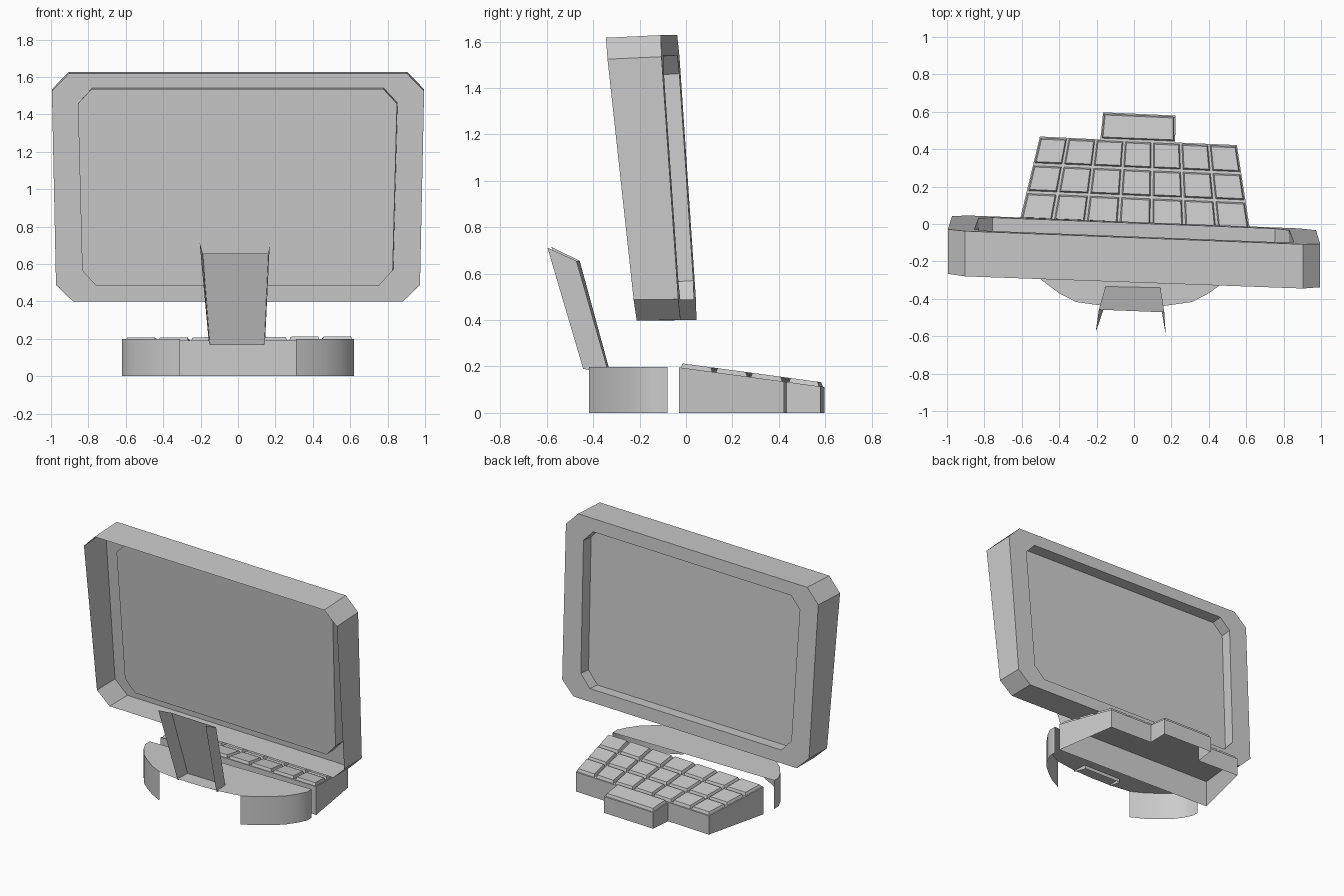
import bpy, math

if "Cube" in bpy.data.objects:
    bpy.data.objects.remove(bpy.data.objects["Cube"])


def make(name, verts, faces, flip=False):
    if flip:
        faces = [tuple(reversed(f)) for f in faces]
    me = bpy.data.meshes.new(name)
    me.from_pydata(verts, [], faces)
    me.update()
    ob = bpy.data.objects.new(name, me)
    bpy.context.collection.objects.link(ob)
    return ob


def loft(name, rings, flip=False):
    """Join equal closed rings with quads and cap only the last one."""
    n = len(rings[0])
    verts = [v for r in rings for v in r]
    faces = [(k * n + i, k * n + (i + 1) % n, (k + 1) * n + (i + 1) % n, (k + 1) * n + i)
             for k in range(len(rings) - 1) for i in range(n)]
    faces.append(tuple(range((len(rings) - 1) * n, len(rings) * n)))
    return make(name, verts, faces, flip)


def mirrored(half):
    return half + [(-x, z) for x, z in reversed(half)]


# Monitor: open-backed tapered housing, bezel and recessed screen facing +y
def front_y(x, z):
    return -0.073 - 0.039 * x + 0.0685 * (1.625 - z)


def back_y(x, z):
    return -0.312 - 0.036 * x + 0.107 * (1.625 - z)


outer = mirrored([(0.88, 0.40), (0.973, 0.49), (0.995, 1.535), (0.903, 1.628)])
inner = mirrored([(0.755, 0.488), (0.83, 0.57), (0.853, 1.462), (0.78, 1.54)])
loft("monitor_housing", [
    [(x, back_y(x, z), z - 0.008 * (z - 0.2)) for x, z in outer],
    [(x, front_y(x, z), z) for x, z in outer],
    [(x, front_y(x, z), z) for x, z in inner],
    [(x - 0.003, front_y(x, z) - 0.08, z - 0.005) for x, z in inner],
], flip=True)

# Base: rounded top plate with curved walls only at the two ends
end = [(0.62, -0.08), (0.62, -0.13), (0.59, -0.19), (0.54, -0.26),
       (0.475, -0.315), (0.40, -0.37), (0.31, -0.417)]
mid = [(0.16, -0.438), (0.0, -0.443)]
right = end + mid
outline = right + [(-x, y) for x, y in reversed(right[:-1])]
n, m = len(outline), len(end)
verts = [(x, y, 0.198) for x, y in outline] + [(x, y, 0) for x, y in outline]
faces = [tuple(reversed(range(n)))]
for i in list(range(m - 1)) + list(range(n - m, n - 1)):
    faces.append((i, i + 1, n + i + 1, n + i))
base = make("base", verts, faces)
bpy.context.view_layer.objects.active = base
base.select_set(True)
bpy.ops.object.shade_smooth_by_angle(angle=math.radians(30))

# Stand arm: leaning channel of one plate and two side flanges
bottom = [(-0.157, -0.437, 0.19), (-0.15, -0.325, 0.167), (0.14, -0.332, 0.167), (0.145, -0.443, 0.19)]
top = [(-0.205, -0.58, 0.715), (-0.188, -0.458, 0.655), (0.162, -0.472, 0.655), (0.17, -0.597, 0.712)]
make("stand_arm", bottom + top, [(i, i + 1, i + 5, i + 4) for i in range(3)])


# Keyboard: sloping tray, open underneath
def deck(x, y, lift=0.0):
    return (x, y, 0.192 - 0.135 * y + lift)


tray = [(-0.61, 0.022), (0.62, -0.03), (0.55, 0.422), (0.22, 0.436),
        (0.222, 0.58), (-0.165, 0.597), (-0.18, 0.452), (-0.503, 0.468)]
loft("keyboard_tray", [[(x, y, 0) for x, y in tray], [deck(x, y) for x, y in tray]])


def on_quad(quad, u, v):
    a, b, c, d = quad
    return tuple((1 - v) * ((1 - u) * a[k] + u * b[k]) + v * ((1 - u) * d[k] + u * c[k])
                 for k in (0, 1))


def key(name, quad, u0, u1, v0, v1, mu, mv):
    rings = []
    for g, lift in ((1.0, 0.0), (1.9, 0.019)):
        cs = [(u0 + g * mu, v0 + g * mv), (u1 - g * mu, v0 + g * mv),
              (u1 - g * mu, v1 - g * mv), (u0 + g * mu, v1 - g * mv)]
        rings.append([deck(*on_quad(quad, u, v), lift) for u, v in cs])
    loft(name, rings)


# Keys: three fanned rows of seven, plus one wide key
main = (tray[0], tray[1], tray[2], tray[7])
for r in range(3):
    for c in range(7):
        key(f"key_{r}_{c}", main, c / 7, (c + 1) / 7, r / 3, (r + 1) / 3, 0.006, 0.017)
wide = (tray[6], tray[3], tray[4], tray[5])
key("wide_key", wide, 0, 1, 0, 1, 0.017, 0.05)
